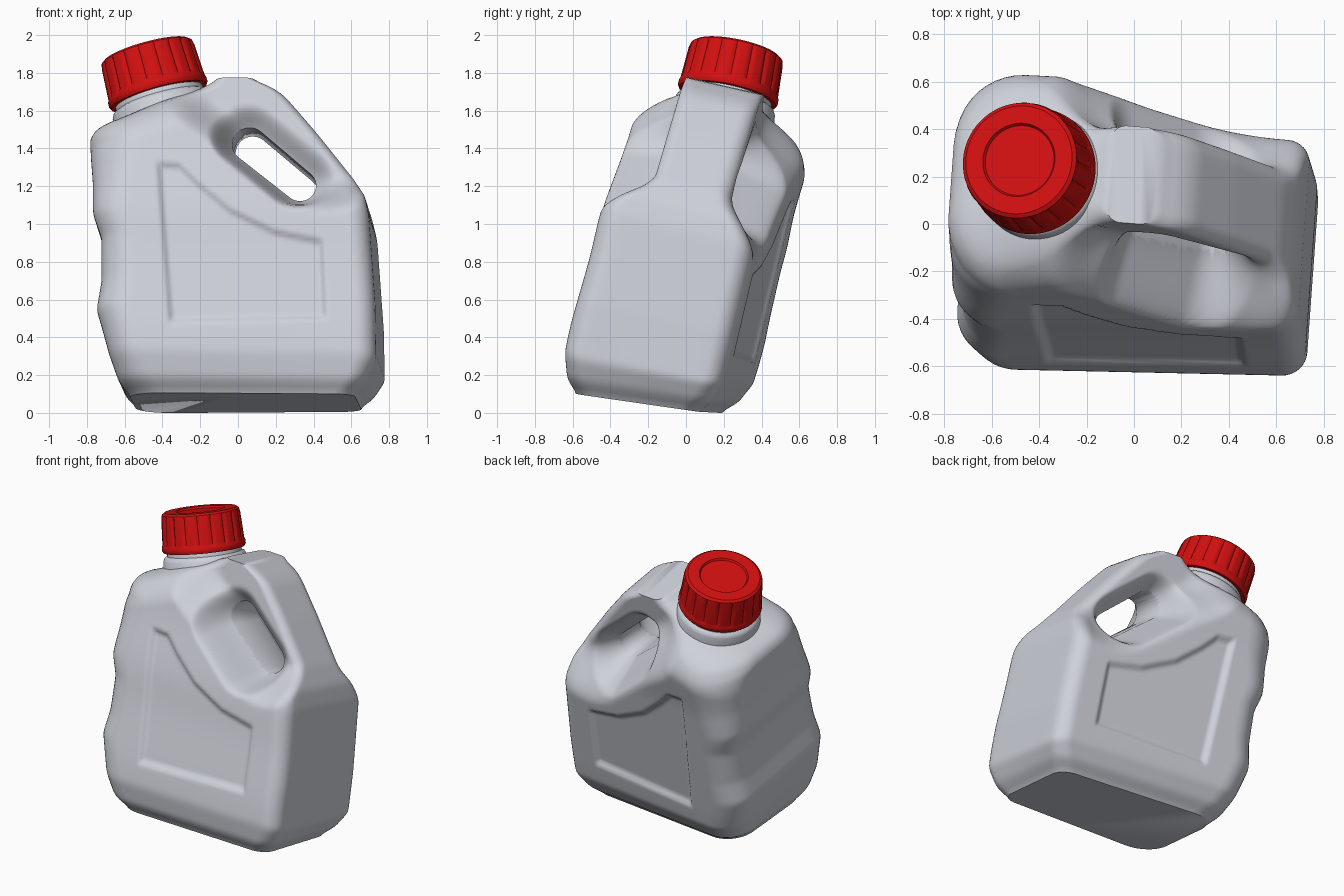
import bpy, bmesh, math
from mathutils import Vector

if "Cube" in bpy.data.objects:
    bpy.data.objects.remove(bpy.data.objects["Cube"])

def material(name, rgb):
    m = bpy.data.materials.new(name)
    m.diffuse_color = (*rgb, 1)
    m.use_nodes = True
    m.node_tree.nodes["Principled BSDF"].inputs["Base Color"].default_value = m.diffuse_color
    return m

GREY = material("pale_grey_plastic", (0.62, 0.64, 0.70))
RED = material("red_plastic", (0.64, 0.005, 0.005))

def finish(bm, name, mat):
    bmesh.ops.recalc_face_normals(bm, faces=bm.faces)
    me = bpy.data.meshes.new(name)
    bm.to_mesh(me)
    bm.free()
    ob = bpy.data.objects.new(name, me)
    bpy.context.collection.objects.link(ob)
    me.materials.append(mat)
    return ob

def shade(ob, deg):
    bpy.ops.object.select_all(action='DESELECT')
    ob.select_set(True)
    bpy.context.view_layer.objects.active = ob
    bpy.ops.object.shade_smooth_by_angle(angle=math.radians(deg))

def step(a, b, x):
    k = min(1, max(0, (x - a) / (b - a)))
    return k * k * (3 - 2 * k)

def lerp_table(tab, z):
    if z <= tab[0][0]:
        return tab[0][1]
    for (z0, a), (z1, b) in zip(tab, tab[1:]):
        if z <= z1:
            return a + (b - a) * (z - z0) / (z1 - z0)
    return tab[-1][1]

def table(tab, z, w=0.022):
    # rounded version of the straight-line profile
    return sum(lerp_table(tab, min(max(z + w * k / 3, tab[0][0]), tab[-1][0]))
               for k in range(-3, 4)) / 7

def seg_dist(x, z, a, b):
    dx, dz = b[0] - a[0], b[1] - a[1]
    k = ((x - a[0]) * dx + (z - a[1]) * dz) / (dx * dx + dz * dz)
    k = min(1, max(0, k))
    return math.hypot(x - a[0] - k * dx, z - a[1] - k * dz)

# Leaning middle plane of the jug, and its depth direction
V = Vector((0.07, 0.97, -0.22)).normalized()
def place(x, z, v):
    p = Vector((x, -0.215 - 0.08 * x + 0.229 * z, z)) + V * v
    p.z += 0.08 * v * (1 - step(0.05, 0.4, z))
    return p

# Outline of the middle plane (height, x)
Z0, Z1 = 0.052, 1.735
LEFT = [(Z0, -0.55), (0.12, -0.61), (0.25, -0.66), (0.47, -0.725), (0.62, -0.70), (0.85, -0.70),
        (0.98, -0.745), (1.15, -0.75), (1.41, -0.775), (1.47, -0.74), (1.51, -0.64),
        (1.61, -0.42), (1.68, -0.22), (1.715, -0.14), (Z1, -0.09)]
RIGHT = [(Z0, 0.63), (0.12, 0.70), (0.22, 0.755), (0.5, 0.75), (0.98, 0.715), (1.09, 0.69),
         (1.21, 0.62), (1.46, 0.42), (1.65, 0.255), (1.70, 0.18), (Z1, 0.08)]
BASE = [(Z0, 0.76), (0.12, 0.91), (0.24, 1.0), (2, 1.0)]
PANEL = [(-0.34, 0.36), (0.51, 0.39), (0.49, 0.83), (0.23, 0.88), (0.0, 0.99),
         (-0.17, 1.13), (-0.27, 1.23), (-0.41, 1.24)]
HOLE = ((0.07, 1.395), (0.335, 1.18))

def panel_depth(x, z):
    edges = list(zip(PANEL, PANEL[1:] + PANEL[:1]))
    odd = False
    for a, b in edges:
        if (a[1] > z) != (b[1] > z) and x < a[0] + (z - a[1]) * (b[0] - a[0]) / (b[1] - a[1]):
            odd = not odd
    if not odd:
        return 0
    return step(0, 0.04, min(seg_dist(x, z, a, b) for a, b in edges))

def thickness(x, z, sign):
    front = sign < 0
    t = 0.46 - 0.06 * x
    if front:
        t += 0.02 * (1 - step(0.3, 0.8, z)) - 0.045 * step(0.9, 1.45, z)
    else:
        t += 0.02 * step(1.1, 1.45, z)
    t *= table(BASE, z)
    # shoulder below the tilted neck
    q = z - 0.33 * (x + 0.42)
    k = min(1, max(0, (q - 1.36) / 0.27))
    t -= 0.23 * k * k
    # slim handle arm, flaring into the body
    d = min(seg_dist(x, z, (0.15, 1.6), (0.5, 1.34)), seg_dist(x, z, (0.0, 1.7), (0.15, 1.6)))
    k = step(0.12, 0.39, d) if front else step(0.14, 0.46, d)
    t = min(t, 0.185 if front else 0.235) * (1 - k) + t * k
    # dish around the handle hole, recessed label panel
    k = step(0.05, 0.2, seg_dist(x, z, *HOLE))
    t = 0.08 * (1 - k) + t * k
    return t - 0.025 * panel_depth(x, z)

def half_ring(z, sign):
    # rounded-rectangle half section, left to right
    L, R = table(LEFT, z), table(RIGHT, z)
    tl, tr = thickness(L, z, sign), thickness(R, z, sign)
    rl = min(0.19 + 0.09 * step(0.9, 1.4, z), 0.3 * (R - L), 0.65 * tl)
    rr = min(0.10, 0.3 * (R - L), 0.35 * tr)
    out = [(L, (tl - rl) * i / 6) for i in range(6)]
    for i in range(10):
        f = math.pi / 2 * i / 10
        x = L + rl * (1 - math.cos(f))
        out.append((x, thickness(x, z, sign) - rl * (1 - math.sin(f))))
    for i in range(91):
        x = L + rl + (R - rr - L - rl) * i / 90
        out.append((x, thickness(x, z, sign)))
    for i in range(7, -1, -1):
        f = math.pi / 2 * i / 8
        x = R - rr * (1 - math.cos(f))
        out.append((x, thickness(x, z, sign) - rr * (1 - math.sin(f))))
    out += [(R, (tr - rr) * i / 6) for i in range(5, -1, -1)]
    return [place(x, z, sign * v) for x, v in out]

# Jug body, lofted bottom to top
bm = bmesh.new()
rings = []
N = 100
for i in range(N + 1):
    z = Z0 + (Z1 - Z0) * i / N
    pts = half_ring(z, -1) + half_ring(z, 1)[-2:0:-1]
    rings.append([bm.verts.new(p) for p in pts])
for a, b in zip(rings, rings[1:]):
    for j in range(len(a)):
        k = (j + 1) % len(a)
        bm.faces.new((a[j], a[k], b[k], b[j]))
bm.faces.new(rings[0])
bm.faces.new(rings[-1])
body = finish(bm, "jug_body", GREY)

# Handle hole cutter
bm = bmesh.new()
(ax, az), (bx, bz) = HOLE
ang = math.atan2(bz - az, bx - ax)
outline = []
for (cx, cz), start, r in ((HOLE[1], ang - math.pi / 2, 0.085), (HOLE[0], ang + math.pi / 2, 0.092)):
    for i in range(17):
        f = start + math.pi * i / 16
        outline.append((cx + r * math.cos(f), cz + r * math.sin(f)))
ends = [[bm.verts.new(place(x, z, v)) for x, z in outline] for v in (-0.7, 0.7)]
for e in ends:
    bm.faces.new(e)
for j in range(len(outline)):
    k = (j + 1) % len(outline)
    bm.faces.new((ends[0][j], ends[0][k], ends[1][k], ends[1][j]))
cutter = finish(bm, "handle_hole_cutter", GREY)
cutter.hide_render = True
cut = body.modifiers.new("handle_hole", 'BOOLEAN')
cut.operation = 'DIFFERENCE'
cut.solver = 'EXACT'
cut.object = cutter
bpy.context.view_layer.objects.active = body
bpy.ops.object.modifier_apply(modifier=cut.name)
bpy.data.objects.remove(cutter)
shade(body, 45)

# Turned parts on the tilted neck axis
AXIS = Vector((-0.26, 0.20, 0.945)).normalized()
ORIGIN = Vector((-0.42, 0.22, 1.68))
def turned(name, profile, mat, seg=108, ribs=()):
    bm = bmesh.new()
    rot = Vector((0, 0, 1)).rotation_difference(AXIS)
    rows = []
    for n, (r, h) in enumerate(profile):
        row = []
        for j in range(seg):
            f = 2 * math.pi * j / seg
            rad = r - (0.012 if n in ribs and j % 6 == 0 else 0)
            row.append(bm.verts.new(ORIGIN + rot @ Vector((rad * math.cos(f), rad * math.sin(f), h))))
        rows.append(row)
    for a, b in zip(rows, rows[1:]):
        for j in range(seg):
            k = (j + 1) % seg
            bm.faces.new((a[j], a[k], b[k], b[j]))
    bm.faces.new(rows[0])
    bm.faces.new(rows[-1])
    ob = finish(bm, name, mat)
    shade(ob, 35)
    return ob

# Neck with rounded collar
turned("neck", [(0.275, -0.13), (0.268, -0.06), (0.258, -0.04), (0.24, -0.03), (0.235, 0.02)], GREY)

# Ribbed screw cap with a rolled lower band and a round recess on top
turned("screw_cap", [(0.24, -0.005), (0.262, -0.005), (0.27, 0.01), (0.269, 0.03), (0.264, 0.042),
                     (0.263, 0.055), (0.254, 0.215), (0.248, 0.24), (0.232, 0.252),
                     (0.158, 0.252), (0.150, 0.240)], RED, ribs=(5, 6))
